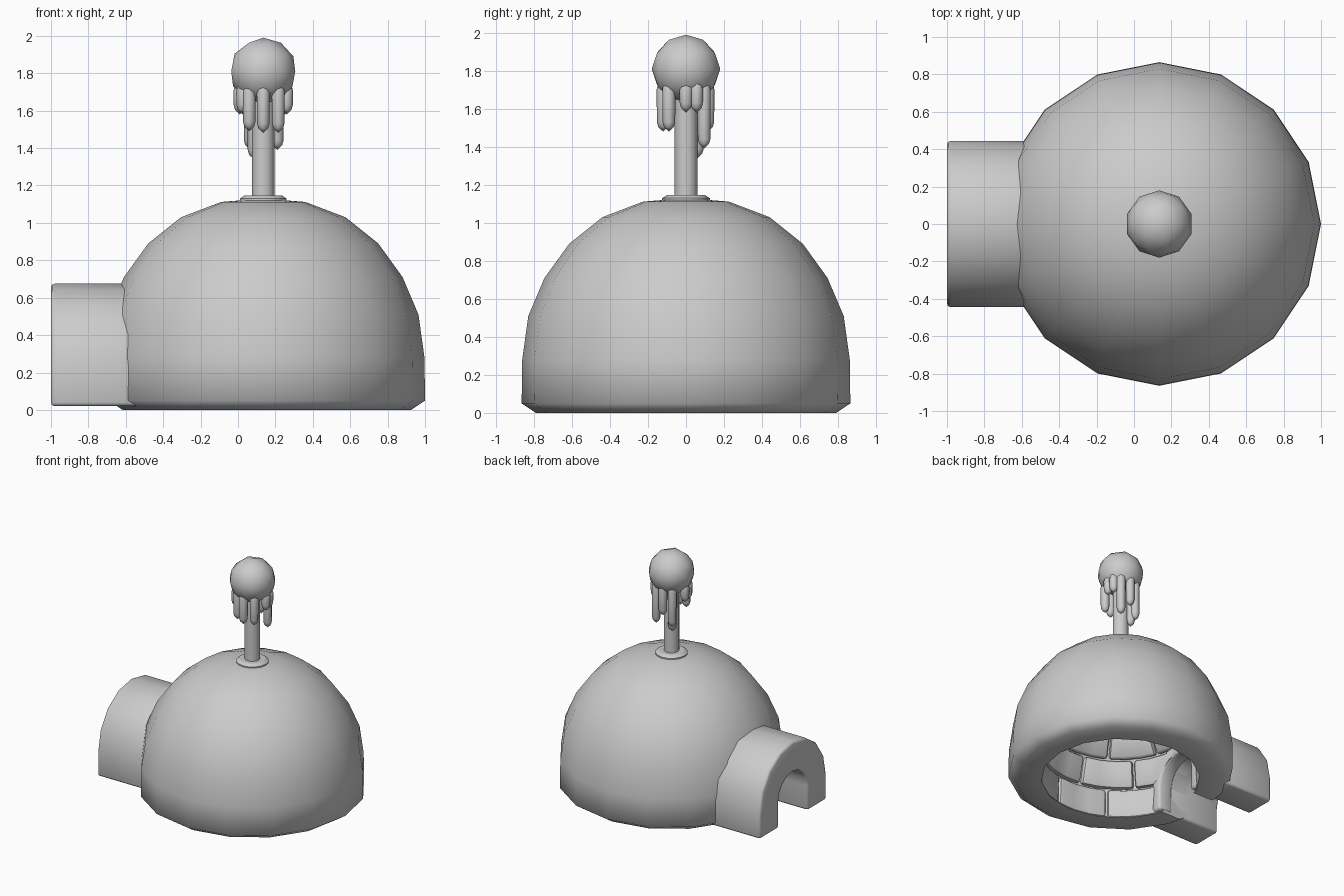
import bpy, bmesh, math
from math import sin, cos, pi, radians

if "Cube" in bpy.data.objects:
    bpy.data.objects.remove(bpy.data.objects["Cube"])

CX = 0.135  # dome and torch axis


def finish(name, bm, x=0.0, angle=50):
    bmesh.ops.recalc_face_normals(bm, faces=bm.faces[:])
    me = bpy.data.meshes.new(name)
    bm.to_mesh(me)
    bm.free()
    ob = bpy.data.objects.new(name, me)
    bpy.context.collection.objects.link(ob)
    ob.location.x = x
    if angle:
        smooth(ob, angle)
    return ob


def smooth(ob, angle):
    bpy.ops.object.select_all(action='DESELECT')
    ob.select_set(True)
    bpy.context.view_layer.objects.active = ob
    bpy.ops.object.shade_smooth_by_angle(angle=radians(angle))


def apply_mods(ob):
    dg = bpy.context.evaluated_depsgraph_get()
    me = bpy.data.meshes.new_from_object(ob.evaluated_get(dg))
    ob.modifiers.clear()
    ob.data = me


def bevel(ob, width, segs=2):
    m = ob.modifiers.new("bevel", 'BEVEL')
    m.width, m.segments = width, segs
    m.limit_method, m.angle_limit = 'ANGLE', radians(35)


def cut(ob, cutter):
    m = ob.modifiers.new("cut", 'BOOLEAN')
    m.operation, m.solver, m.object = 'DIFFERENCE', 'EXACT', cutter


def lathe(bm, prof, n, cx=0.0, cy=0.0):
    """Spin (r, z) points into a closed solid; r = 0 makes a pole."""
    rings = []
    for r, z in prof:
        if r < 1e-6:
            rings.append([bm.verts.new((cx, cy, z))] * n)
        else:
            rings.append([bm.verts.new((cx + r * cos(2 * pi * i / n), cy + r * sin(2 * pi * i / n), z))
                          for i in range(n)])
    for a, b in zip(rings, rings[1:]):
        for i in range(n):
            j = (i + 1) % n
            vs = list(dict.fromkeys((a[i], a[j], b[j], b[i])))
            if len(vs) > 2:
                bm.faces.new(vs)


def arc(half, spring, bottom, n=8):
    """Arch outline in (y, z), from one foot over the top to the other."""
    mid = [(half * cos(pi * i / n), spring + half * sin(pi * i / n)) for i in range(n + 1)]
    return [(half, bottom)] + mid + [(-half, bottom)]


def arch(name, x0, x1, outer, inner=None, angle=50):
    """Extrude an arch along x, hollow when an inner outline is given."""
    bm = bmesh.new()
    A = [[bm.verts.new((x, y, z)) for y, z in outer] for x in (x0, x1)]
    n = len(outer)
    for i in range(n - 1):
        bm.faces.new((A[0][i], A[0][i + 1], A[1][i + 1], A[1][i]))
    if inner:
        B = [[bm.verts.new((x, y, z)) for y, z in inner] for x in (x0, x1)]
        for i in range(n - 1):
            bm.faces.new((B[0][i], B[0][i + 1], B[1][i + 1], B[1][i]))
            for k in (0, 1):
                bm.faces.new((A[k][i], A[k][i + 1], B[k][i + 1], B[k][i]))
        for i in (0, n - 1):
            bm.faces.new((A[0][i], A[1][i], B[1][i], B[0][i]))
    else:
        bm.faces.new(A[0])
        bm.faces.new(A[1])
        bm.faces.new((A[0][0], A[1][0], A[1][-1], A[0][-1]))
    return finish(name, bm, 0, angle)


# doorway cutter
cutter = arch("doorway_cutter", -1.3, -0.3, arc(0.19, 0.23, -0.1), angle=0)
cutter.hide_render = True
cutter.hide_viewport = False

# snow dome: thick hollow shell
inner = [(0.61, 0.0), (0.60, 0.25), (0.54, 0.47), (0.42, 0.66), (0.26, 0.79), (0.10, 0.86)]
outer = [(0.79, 0.0), (0.865, 0.05), (0.862, 0.28), (0.83, 0.51), (0.745, 0.71), (0.615, 0.89),
         (0.44, 1.03), (0.225, 1.112), (0, 1.13)]
cavity = [(0, 0.91)] + [(r * 1.08, z * 1.05) for r, z in inner[:0:-1]] + [(0.64, 0.03), (0.61, 0.0)]
bm = bmesh.new()
lathe(bm, outer + cavity + outer[:1], 16)
bmesh.ops.remove_doubles(bm, verts=bm.verts[:], dist=1e-5)
dome = finish("snow_dome", bm, CX, 0)
cut(dome, cutter)
apply_mods(dome)
smooth(dome, 60)

# inner wall of staggered rounded ice blocks
bm = bmesh.new()
for row, ((r0, z0), (r1, z1)) in enumerate(zip(inner, inner[1:])):
    count = (9, 9, 9, 7, 5)[row]
    step = 2 * pi / count
    for b in range(count):
        a0 = pi + (b - (0.5 if row % 2 == 0 else 0)) * step
        gap = 0.008 / r0
        secs = []
        for k in range(4):
            a = a0 + gap + (step - 2 * gap) * k / 3
            zl, zh = z0 + 0.008, z1 - 0.008
            pts = [(r0, zl), (r1, zh), (r1 * 1.14, zh + 0.08 * z1), (r0 * 1.14, zl + 0.08 * z0)]
            secs.append([bm.verts.new((r * cos(a), r * sin(a), z)) for r, z in pts])
        for s, t in zip(secs, secs[1:]):
            for i in range(4):
                j = (i + 1) % 4
                bm.faces.new((s[i], s[j], t[j], t[i]))
        bm.faces.new(secs[0])
        bm.faces.new(secs[-1])
blocks = finish("inner_ice_blocks", bm, CX, 0)
bevel(blocks, 0.022)
cut(blocks, cutter)
apply_mods(blocks)
smooth(blocks, 40)

# entrance tunnel and the frame on its inner end
tunnel = arch("entrance_tunnel", -1.0, -0.5, arc(0.445, 0.23, 0.02), arc(0.19, 0.23, 0.02), 0)
bevel(tunnel, 0.02)
apply_mods(tunnel)
smooth(tunnel, 50)
frame = arch("inner_door_frame", -0.54, -0.41, arc(0.28, 0.23, 0.02), arc(0.185, 0.23, 0.02), 0)
bevel(frame, 0.02)
apply_mods(frame)
smooth(frame, 50)

# collar and pole
bm = bmesh.new()
lathe(bm, [(0, 1.10), (0.125, 1.10), (0.125, 1.13), (0.10, 1.147), (0, 1.147)], 16)
finish("pole_collar", bm, CX, 30)
bm = bmesh.new()
lathe(bm, [(0, 1.10), (0.06, 1.10), (0.06, 1.78), (0, 1.78)], 16)
finish("pole", bm, CX)

# ball on the pole
bm = bmesh.new()
bmesh.ops.create_icosphere(bm, subdivisions=2, radius=0.18)
ball = finish("pole_ball", bm, CX, 60)
ball.location.z = 1.81

# icicles hanging under the ball: x, y, tip height
drips = [(-0.07, 0.09, 1.39), (0.075, 0.095, 1.39), (0.0, -0.12, 1.48), (-0.075, -0.09, 1.49),
         (0.08, -0.09, 1.48), (0.125, 0.0, 1.58), (-0.125, 0.0, 1.58), (-0.11, -0.065, 1.58),
         (0.115, 0.055, 1.58), (0.0, 0.115, 1.48), (-0.05, 0.06, 1.34)]
bm = bmesh.new()
for x, y, tip in drips:
    lathe(bm, [(0, 1.77), (0.022, 1.755), (0.035, 1.70), (0.033, tip + 0.05), (0.026, tip + 0.025), (0, tip)],
          8, x, y)
finish("icicles", bm, CX, 60)
